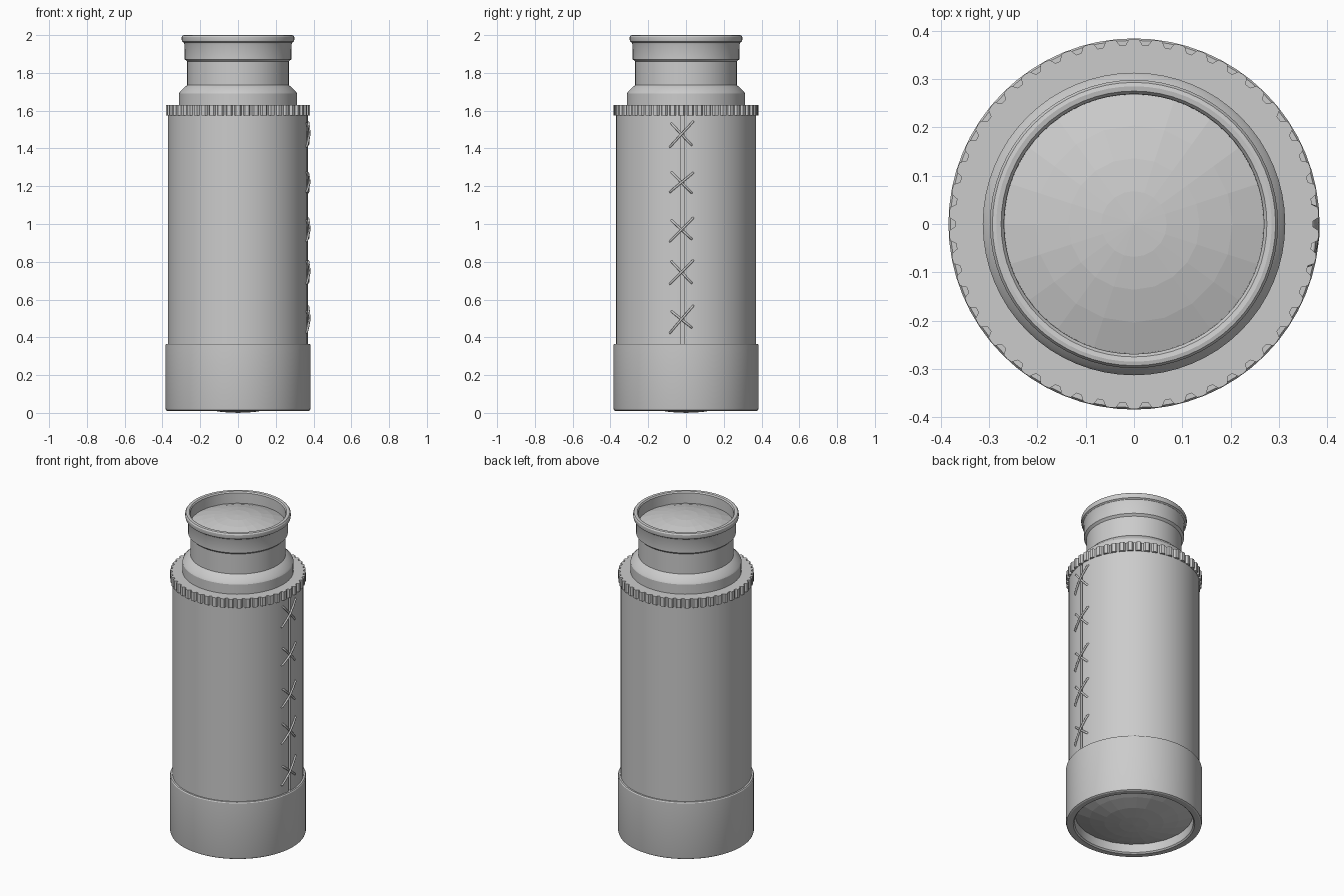
import bpy, bmesh
from math import sin, cos, pi, tau, radians

cube = bpy.data.objects.get("Cube")
if cube:
    bpy.data.objects.remove(cube, do_unlink=True)

grey = bpy.data.materials.new("plain grey")
grey.use_nodes = True
grey.diffuse_color = (0.6, 0.6, 0.6, 1)
grey.node_tree.nodes["Principled BSDF"].inputs["Base Color"].default_value = (0.6, 0.6, 0.6, 1)

SEAM_Y = -0.02
BODY_R = 0.37


def finish(name, bm, smooth=True):
    bmesh.ops.remove_doubles(bm, verts=bm.verts, dist=1e-5)
    bmesh.ops.recalc_face_normals(bm, faces=bm.faces)
    mesh = bpy.data.meshes.new(name)
    bm.to_mesh(mesh)
    bm.free()
    mesh.materials.append(grey)
    obj = bpy.data.objects.new(name, mesh)
    bpy.context.collection.objects.link(obj)
    if smooth:
        bpy.ops.object.select_all(action='DESELECT')
        obj.select_set(True)
        bpy.context.view_layer.objects.active = obj
        bpy.ops.object.shade_smooth_by_angle(angle=radians(25))
    return obj


def lathe(name, profile, steps=64, smooth=True, closed=True):
    """Spin an (r, z) profile about the z axis."""
    bm = bmesh.new()
    verts = [bm.verts.new((r, 0, z)) for r, z in profile]
    edges = [bm.edges.new(p) for p in zip(verts, verts[1:])]
    if closed:
        edges.append(bm.edges.new((verts[-1], verts[0])))
    bmesh.ops.spin(bm, geom=verts + edges, axis=(0, 0, 1), cent=(0, 0, 0),
                   angle=tau, steps=steps, use_merge=True)
    return finish(name, bm, smooth)


def extrude_outline(name, outline, z0, z1):
    """Raise an xy outline into a solid."""
    bm = bmesh.new()
    face = bm.faces.new([bm.verts.new((x, y, z0)) for x, y in outline])
    top = bmesh.ops.extrude_face_region(bm, geom=[face])["geom"]
    bmesh.ops.translate(bm, vec=(0, 0, z1 - z0),
                        verts=[v for v in top if isinstance(v, bmesh.types.BMVert)])
    return finish(name, bm)


def lens(name, radius, z_edge, z_tip, rings=4):
    """Shallow faceted dome."""
    profile = []
    for i in range(rings + 1):
        t = i / rings
        profile.append((radius * t, z_tip + (z_edge - z_tip) * t * t))
    lathe(name, profile, steps=20, smooth=False, closed=False)


# Objective cap with a hollow mouth
lathe("objective_cap", [(0.33, 0.09), (0.335, 0.018), (0.343, 0.01), (0.374, 0.01),
                        (0.381, 0.014), (0.384, 0.024), (0.384, 0.36), (0.38, 0.366),
                        (0.35, 0.366), (0.34, 0.2)])
lens("objective_lens", 0.337, 0.07, 0.0)

# Inner barrel below the leather
lathe("inner_barrel", [(0.33, 0.3), (0.357, 0.3), (0.357, 1.6), (0.3, 1.6)])

# Leather wrap with an open seam on the left side
gap = 0.009 / BODY_R
mid = SEAM_Y / BODY_R
arc = [mid + gap + (tau - 2 * gap) * i / 64 for i in range(65)]
outline = [(BODY_R * cos(a), BODY_R * sin(a)) for a in arc]
outline += [(0.35 * cos(a), 0.35 * sin(a)) for a in reversed(arc)]
extrude_outline("leather_wrap", outline, 0.36, 1.58)

# Knurled focus ring
TEETH = 50
knurl = []
for i in range(TEETH):
    for f, r in ((-0.12, 0.37), (0.12, 0.37), (0.28, 0.382), (0.5, 0.383), (0.72, 0.382)):
        a = tau * (i + f) / TEETH
        knurl.append((r * cos(a), r * sin(a)))
extrude_outline("focus_ring", knurl, 1.575, 1.63)

# Stepped eyepiece: collar, neck, cup and rolled rim
lathe("eyepiece", [(0.25, 1.6), (0.313, 1.6), (0.313, 1.69), (0.308, 1.7), (0.277, 1.73),
                   (0.269, 1.735), (0.269, 1.86), (0.282, 1.872), (0.283, 1.95),
                   (0.287, 1.96), (0.296, 1.966), (0.298, 1.975), (0.298, 1.99),
                   (0.293, 1.998), (0.285, 2.0), (0.275, 1.998), (0.269, 1.99),
                   (0.268, 1.9), (0.25, 1.88)])
lens("eye_lens", 0.272, 1.925, 1.98)


# Crossed stitches lacing the seam
def thread(name, z, half_w, half_h, lift):
    curve = bpy.data.curves.new(name, 'CURVE')
    curve.dimensions = '3D'
    curve.bevel_depth = 0.006
    curve.bevel_resolution = 1
    curve.use_fill_caps = True
    curve.materials.append(grey)
    spline = curve.splines.new('POLY')
    ts = (-1, -0.9, -0.5, 0, 0.5, 0.9, 1)
    spline.points.add(len(ts) - 1)
    for p, t in zip(spline.points, ts):
        a = (SEAM_Y - 0.004 + half_w * t) / BODY_R
        r = 0.362 if abs(t) == 1 else BODY_R + 0.003 + lift * (1 - abs(t))
        p.co = (r * cos(a), r * sin(a), z + half_h * t, 1)
    bpy.context.collection.objects.link(bpy.data.objects.new(name, curve))


stitches = [(1.475, 0.07, 0.06), (1.22, 0.053, 0.057), (0.97, 0.065, 0.052),
            (0.745, 0.065, 0.06), (0.495, 0.075, 0.045)]
for n, (z, rise, fall) in enumerate(stitches, 1):
    thread(f"stitch_{n}_over", z, 0.064, rise, 0.006)
    thread(f"stitch_{n}_under", z, 0.056, -fall, 0.0)
